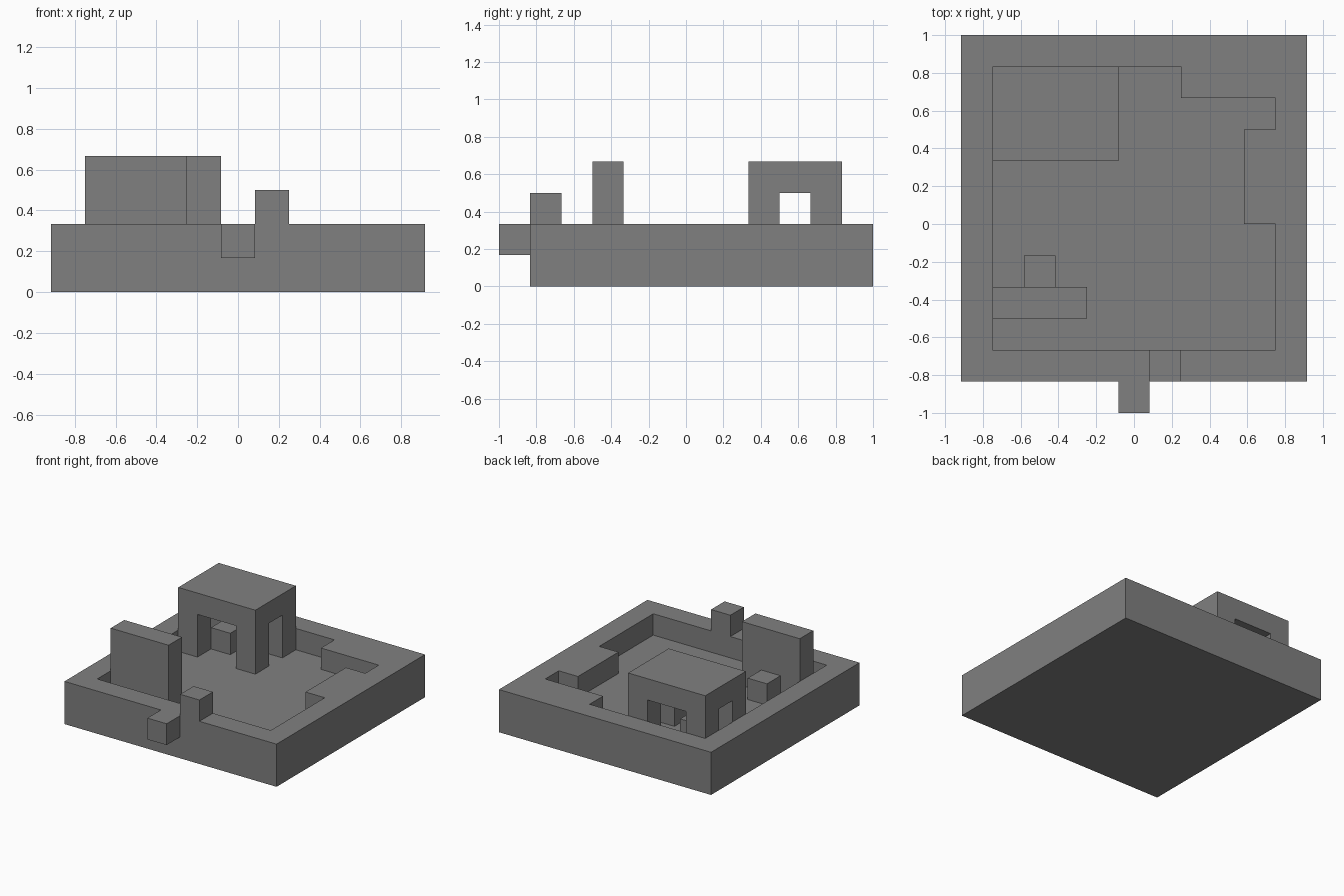
import bpy
import bmesh

U = 1 / 6  # grid unit used by every part

cube = bpy.data.objects.get("Cube")
if cube:
    bpy.data.objects.remove(cube, do_unlink=True)

grey = bpy.data.materials.new("stone grey")
grey.use_nodes = True
grey.diffuse_color = (0.216, 0.216, 0.216, 1)
grey.node_tree.nodes["Principled BSDF"].inputs["Base Color"].default_value = grey.diffuse_color


def prism(name, outline, low, high):
    """Extrude a flat outline, in grid units, from low to high."""
    bm = bmesh.new()
    face = bm.faces.new([bm.verts.new((x * U, y * U, low * U)) for x, y in outline])
    top = bmesh.ops.extrude_face_region(bm, geom=[face])["geom"]
    verts = [v for v in top if isinstance(v, bmesh.types.BMVert)]
    bmesh.ops.translate(bm, verts=verts, vec=(0, 0, (high - low) * U))
    bmesh.ops.recalc_face_normals(bm, faces=bm.faces)
    mesh = bpy.data.meshes.new(name)
    bm.to_mesh(mesh)
    bm.free()
    mesh.materials.append(grey)
    obj = bpy.data.objects.new(name, mesh)
    bpy.context.collection.objects.link(obj)
    return obj


def box(name, xs, ys, zs):
    (a, b), (c, d) = xs, ys
    return prism(name, [(a, c), (b, c), (b, d), (a, d)], *zs)


def cut(target, cutter):
    """Subtract the cutter, apply the result and remove the cutter."""
    cutter.hide_render = True
    mod = target.modifiers.new("cut", "BOOLEAN")
    mod.operation = "DIFFERENCE"
    mod.solver = "EXACT"
    mod.object = cutter
    bpy.context.view_layer.objects.active = target
    bpy.ops.object.modifier_apply(modifier=mod.name)
    bpy.data.objects.remove(cutter, do_unlink=True)


# Tray with a stepped sunken courtyard
tray = box("tray", (-5.5, 5.5), (-5, 6), (0, 2))
courtyard = [(-4.5, -4), (4.5, -4), (4.5, 0), (3.5, 0), (3.5, 3),
             (4.5, 3), (4.5, 4), (1.5, 4), (1.5, 5), (-4.5, 5)]
cut(tray, prism("courtyard_cutter", courtyard, 1, 3))

# Pavilion on four corner legs, open on every side
pavilion = box("pavilion", (-4.5, -0.5), (2, 5), (1, 4))
cut(pavilion, box("front_opening_cutter", (-3.5, -1.5), (1, 6), (0, 3)))
cut(pavilion, box("side_opening_cutter", (-6, 1), (3, 4), (0, 3)))
box("pavilion_block", (-3.5, -2.5), (3, 4), (1, 2))

# Standing wall with a low block behind it
box("standing_wall", (-4.5, -1.5), (-3, -2), (1, 4))
box("low_block", (-3.5, -2.5), (-2, -1), (1, 2))

# Front rim details
box("front_ledge", (-0.5, 0.5), (-6, -5), (1, 2))
box("rim_post", (0.5, 1.5), (-5, -4), (2, 3))
